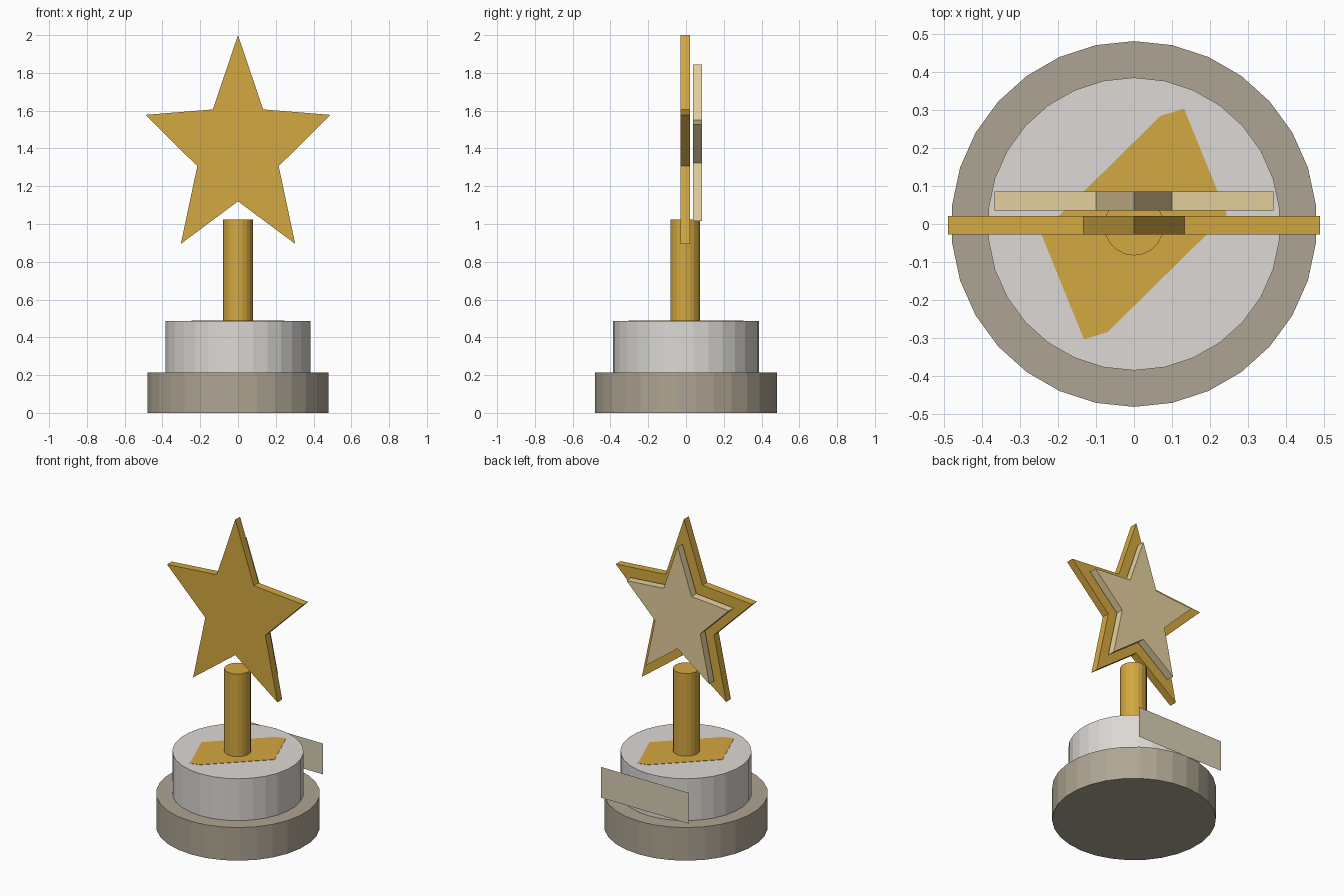
import bpy, bmesh, math

if "Cube" in bpy.data.objects:
    bpy.data.objects.remove(bpy.data.objects["Cube"])


def material(name, rgb):
    """Flat colour from sRGB 0-255 values."""
    m = bpy.data.materials.new(name)
    lin = [((c / 255 + 0.055) / 1.055) ** 2.4 for c in rgb]
    m.diffuse_color = (*lin, 1)
    m.use_nodes = True
    m.node_tree.nodes["Principled BSDF"].inputs["Base Color"].default_value = m.diffuse_color
    return m


gold = material("gold", (212, 168, 64))
pale_gold = material("pale_gold", (228, 207, 157))
silver = material("silver", (220, 217, 213))
stone = material("stone", (174, 165, 147))
cream = material("cream", (216, 207, 183))


def finish(name, bm, mat):
    bmesh.ops.recalc_face_normals(bm, faces=bm.faces)
    me = bpy.data.meshes.new(name)
    bm.to_mesh(me)
    bm.free()
    me.materials.append(mat)
    ob = bpy.data.objects.new(name, me)
    bpy.context.collection.objects.link(ob)
    return ob


def cylinder(name, r, z0, z1, sides, mat, y=0.0):
    prism(name, [(r * math.sin(2 * math.pi * i / sides),
                  y + r * math.cos(2 * math.pi * i / sides), z0)
                 for i in range(sides)], (0, 0, z1 - z0), mat)


def prism(name, points, offset, mat):
    bm = bmesh.new()
    face = bm.faces.new([bm.verts.new(p) for p in points])
    if any(offset):
        ext = bmesh.ops.extrude_face_region(bm, geom=[face], use_keep_orig=True)
        verts = [g for g in ext["geom"] if isinstance(g, bmesh.types.BMVert)]
        bmesh.ops.translate(bm, verts=verts, vec=offset)
    finish(name, bm, mat)


def star(name, rx, rz, zc, y0, y1, mat):
    pts = []
    for i in range(10):
        k = 1.0 if i % 2 == 0 else 0.44
        a = i * math.pi / 5
        pts.append((k * rx * math.sin(a), y0, zc + k * rz * math.cos(a)))
    prism(name, pts, (0, y1 - y0, 0), mat)


# stepped round base and post
cylinder("lower_base", 0.482, 0.0, 0.215, 30, stone)
cylinder("upper_base", 0.386, 0.215, 0.487, 30, silver)
cylinder("post", 0.079, 0.487, 1.025, 20, gold, y=-0.004)

# gold inlay on top of the base
half = [(-0.245, -0.025), (-0.132, -0.304), (-0.07, -0.285)]
prism("top_inlay", [(x, y, 0.487) for x, y in half] +
      [(-x, -y, 0.487) for x, y in half], (0, 0, 0.002), gold)

# large star with a smaller one behind it
star("large_star", 0.515, 0.611, 1.389, -0.028, 0.021, gold)
star("small_star", 0.387, 0.459, 1.386, 0.036, 0.086, pale_gold)

# flat plaque standing behind the base
prism("back_plaque", [(-0.315, 0.42, 0.26), (0.315, 0.42, 0.26),
                      (0.315, 0.42, 0.46), (-0.315, 0.42, 0.46)],
      (0, 0, 0), cream)
